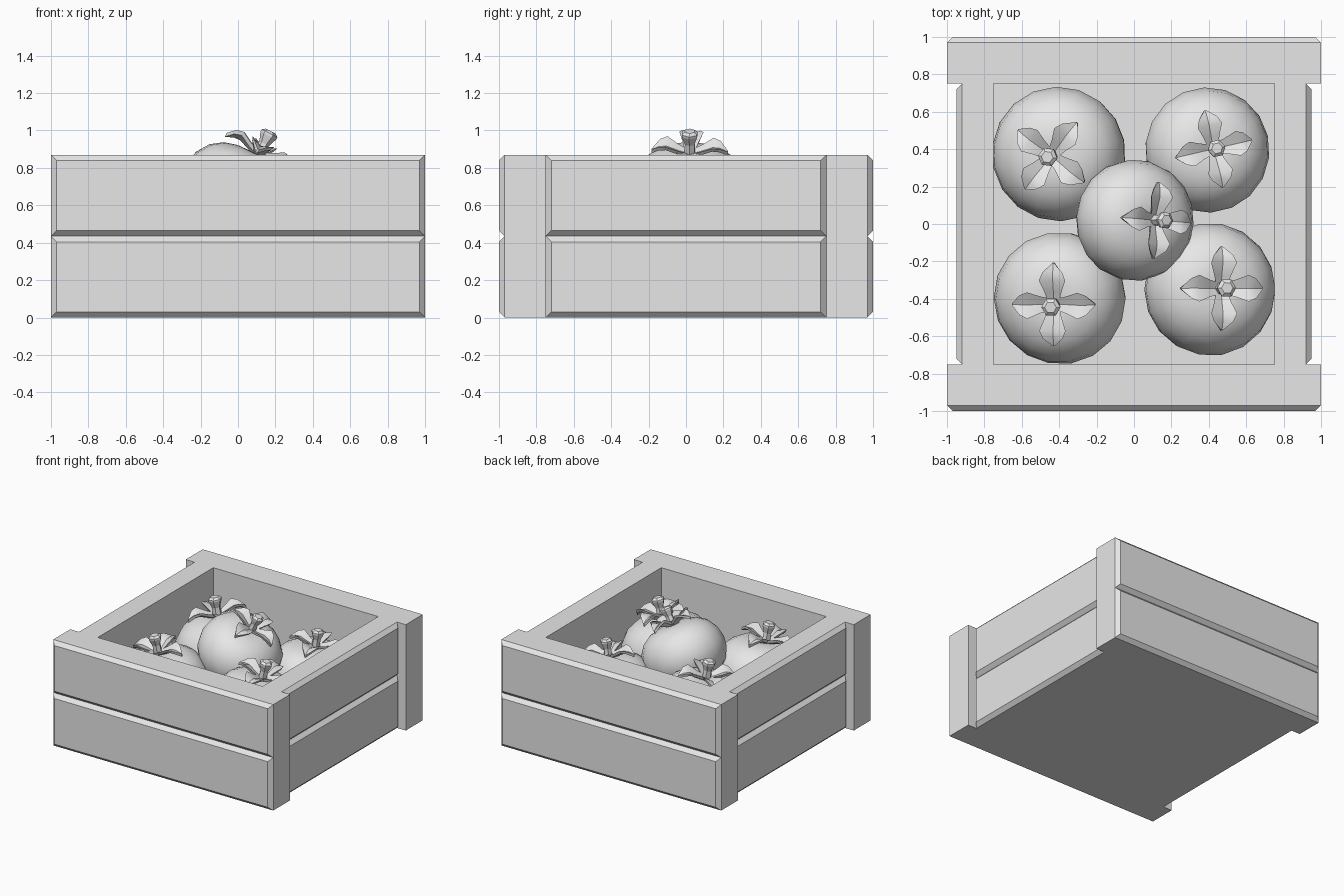
import bpy, bmesh, math
from mathutils import Matrix, Vector

if "Cube" in bpy.data.objects:
    bpy.data.objects.remove(bpy.data.objects["Cube"])

grey = bpy.data.materials.new("plain_grey")
grey.use_nodes = True
colour = (0.8, 0.8, 0.8, 1)
grey.diffuse_color = colour
grey.node_tree.nodes["Principled BSDF"].inputs["Base Color"].default_value = colour

HEIGHT, INNER, BEVEL, FLOOR = 0.87, 0.75, 0.03, 0.15


def finish(name, bm, matrix=Matrix(), smooth=None):
    bmesh.ops.recalc_face_normals(bm, faces=bm.faces)
    mesh = bpy.data.meshes.new(name)
    bm.to_mesh(mesh)
    bm.free()
    mesh.materials.append(grey)
    obj = bpy.data.objects.new(name, mesh)
    bpy.context.collection.objects.link(obj)
    obj.matrix_world = matrix
    if smooth:
        bpy.ops.object.select_all(action="DESELECT")
        obj.select_set(True)
        bpy.context.view_layer.objects.active = obj
        bpy.ops.object.shade_smooth_by_angle(angle=math.radians(smooth))
    return obj


def bridge(bm, rings, close=True):
    """Skin a list of vertex rings with quads."""
    for a, b in zip(rings, rings[1:]):
        n = len(a)
        for i in range(n):
            j = (i + 1) % n
            bm.faces.new((a[i], a[j], b[j], b[i]))
    if close:
        bm.faces.new(rings[0][::-1])
        bm.faces.new(rings[-1])


def wall(name, half_width, depth, outer, angle):
    """Wall with two raised, bevelled boards on its outer side."""
    bm = bmesh.new()
    size = (2 * half_width, depth, HEIGHT)
    centre = Vector((0, -outer + depth / 2, HEIGHT / 2))
    bmesh.ops.create_cube(bm, size=1, matrix=Matrix.Translation(centre) @ Matrix.Diagonal((*size, 1)))
    for k in range(2):
        rings = []
        for inset in (0, BEVEL):
            x, y = half_width - inset, -outer - inset
            low, high = k * HEIGHT / 2 + inset, (k + 1) * HEIGHT / 2 - inset
            rings.append([bm.verts.new(p) for p in
                          ((-x, y, low), (x, y, low), (x, y, high), (-x, y, high))])
        bridge(bm, rings)
    finish(name, bm, Matrix.Rotation(math.radians(angle), 4, "Z"))


# Crate
wall("front_wall", 1, 0.97 - INNER, 0.97, 0)
wall("back_wall", 1, 0.97 - INNER, 0.97, 180)
wall("left_wall", INNER, 0.92 - INNER, 0.92, 90)
wall("right_wall", INNER, 0.92 - INNER, 0.92, -90)
bm = bmesh.new()
bmesh.ops.create_cube(bm, size=1, matrix=Matrix.Translation((0, 0, FLOOR / 2))
                      @ Matrix.Diagonal((2 * INNER, 2 * INNER, FLOOR, 1)))
finish("crate_floor", bm)


def lathe(name, profile, sides, matrix, smooth=None):
    bm = bmesh.new()
    rings = [[bm.verts.new((r * math.cos(t), r * math.sin(t), z))
              for t in (math.tau * i / sides for i in range(sides))] for r, z in profile]
    bridge(bm, rings)
    finish(name, bm, matrix, smooth)


def calyx(name, matrix):
    """Four thick, cupped leaves that arch outwards."""
    stations = [(0.02, 0.76, 0.08), (0.2, 0.82, 0.13), (0.38, 0.89, 0.2),
                (0.5, 0.88, 0.15), (0.63, 0.82, 0.015)]
    bm = bmesh.new()
    for k in range(4):
        turn = Matrix.Rotation(k * math.pi / 2, 3, "Z")
        rings = []
        for r, z, w in stations:
            cup, thick = 0.4 * w, 0.07
            section = [(r, -w, z + cup), (r, 0, z), (r, w, z + cup),
                       (r, 0.85 * w, z + cup - thick), (r, 0, z - thick),
                       (r, -0.85 * w, z + cup - thick)]
            rings.append([bm.verts.new(turn @ Vector(p)) for p in section])
        bridge(bm, rings)
    finish(name, bm, matrix, 25)


# Fruit: centre, radius, lean direction, lean angle, leaf turn (degrees)
body = [(0.02, -0.72), (0.3, -0.75), (0.6, -0.66), (0.84, -0.45), (0.97, -0.18),
        (1, 0.06), (0.94, 0.32), (0.8, 0.53), (0.6, 0.67), (0.38, 0.73), (0.18, 0.74), (0.02, 0.71)]
stem = [(0.1, 0.7), (0.09, 0.95), (0.145, 1.1), (0.145, 1.14), (0.09, 1.18)]
fruits = {
    "front_right": ((-0.395, -0.395, 0.445), 0.355, 225, 10, 0),
    "back_right": ((-0.4, 0.375, 0.44), 0.36, 195, 9, 52),
    "back_left": ((0.39, 0.395, 0.42), 0.335, 10, 8, 13),
    "front_left": ((0.405, -0.35, 0.445), 0.355, 5, 13, 0),
    "middle": ((0, 0.02, 0.655), 0.325, 0, 27, -4),
}
for place, (centre, radius, heading, lean, turn) in fruits.items():
    h = math.radians(heading)
    axis = Vector((-math.sin(h), math.cos(h), 0))
    matrix = (Matrix.Translation(centre) @ Matrix.Rotation(math.radians(lean), 4, axis)
              @ Matrix.Rotation(math.radians(turn), 4, "Z") @ Matrix.Scale(radius, 4))
    lathe(place + "_fruit", body, 18, matrix, 60)
    calyx(place + "_leaves", matrix)
    lathe(place + "_stem", stem, 6, matrix)
